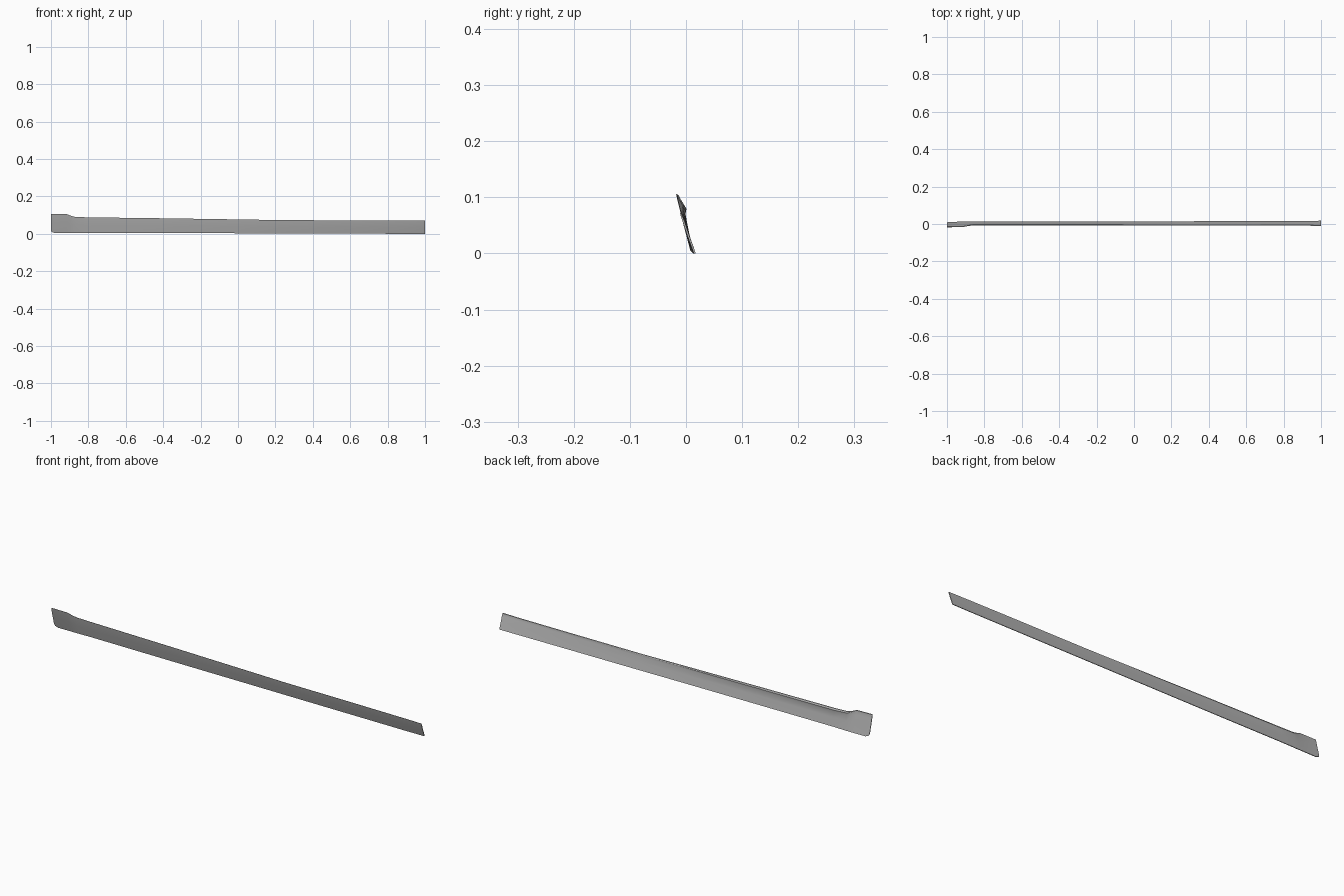
import bpy, bmesh

# stations along the strip: x, bottom y, bottom z, top y, top z, rear lip depth
stations = [
    (-1.000, 0.004, 0.020, -0.018, 0.106, 0.000),
    (-0.996, 0.007, 0.010, -0.018, 0.106, 0.000),
    (-0.980, 0.008, 0.004, -0.018, 0.106, 0.000),
    (-0.915, 0.009, 0.004, -0.017, 0.105, 0.000),
    (-0.895, 0.009, 0.004, -0.013, 0.097, 0.002),
    (-0.870, 0.009, 0.004, -0.009, 0.090, 0.004),
    (-0.800, 0.009, 0.005, -0.008, 0.088, 0.005),
    (-0.400, 0.009, 0.004, -0.008, 0.083, 0.004),
    (0.000, 0.010, 0.003, -0.008, 0.077, 0.003),
    (0.250, 0.011, 0.002, -0.008, 0.073, 0.002),
    (0.600, 0.012, 0.001, -0.008, 0.072, 0.001),
    (0.900, 0.013, 0.000, -0.009, 0.071, 0.000),
    (1.000, 0.014, 0.000, -0.011, 0.071, 0.000),
]
T = 0.0035  # sheet thickness


def section(by, bz, ty, tz, lip):
    """Closed leaning section with a small return lip behind the top edge."""
    def at(f, off):
        return (by + (ty - by) * f + off, bz + (tz - bz) * f)
    return [
        (by, bz), at(0.5, -0.0005), at(0.92, 0), (ty + 0.0005, tz),
        (ty + T, tz - 0.001), (ty + T + lip, tz - 1.4 * lip - 0.001),
        (ty + T + lip, tz - 0.002 - 1.7 * lip), at(0.82, T),
        at(0.5, T - 0.0005), (by + T, bz),
    ]


# trim strip: loft through the sections
bm = bmesh.new()
rings = [[bm.verts.new((x, y, z)) for y, z in section(*s)] for x, *s in stations]
n = len(rings[0])
for a, b in zip(rings, rings[1:]):
    for i in range(n):
        j = (i + 1) % n
        bm.faces.new((a[i], a[j], b[j], b[i]))
bm.faces.new(rings[0])
bm.faces.new(rings[-1])
bmesh.ops.recalc_face_normals(bm, faces=bm.faces)
mesh = bpy.data.meshes.new("trim_strip")
bm.to_mesh(mesh)
bm.free()
strip = bpy.data.objects.new("trim_strip", mesh)
bpy.context.collection.objects.link(strip)

# dark grey finish
grey = bpy.data.materials.new("dark_grey")
grey.diffuse_color = (0.45, 0.45, 0.45, 1)
mesh.materials.append(grey)

# smooth the panel, keep the edges crisp
bpy.context.view_layer.objects.active = strip
strip.select_set(True)
bpy.ops.object.shade_smooth_by_angle(angle=0.6)
